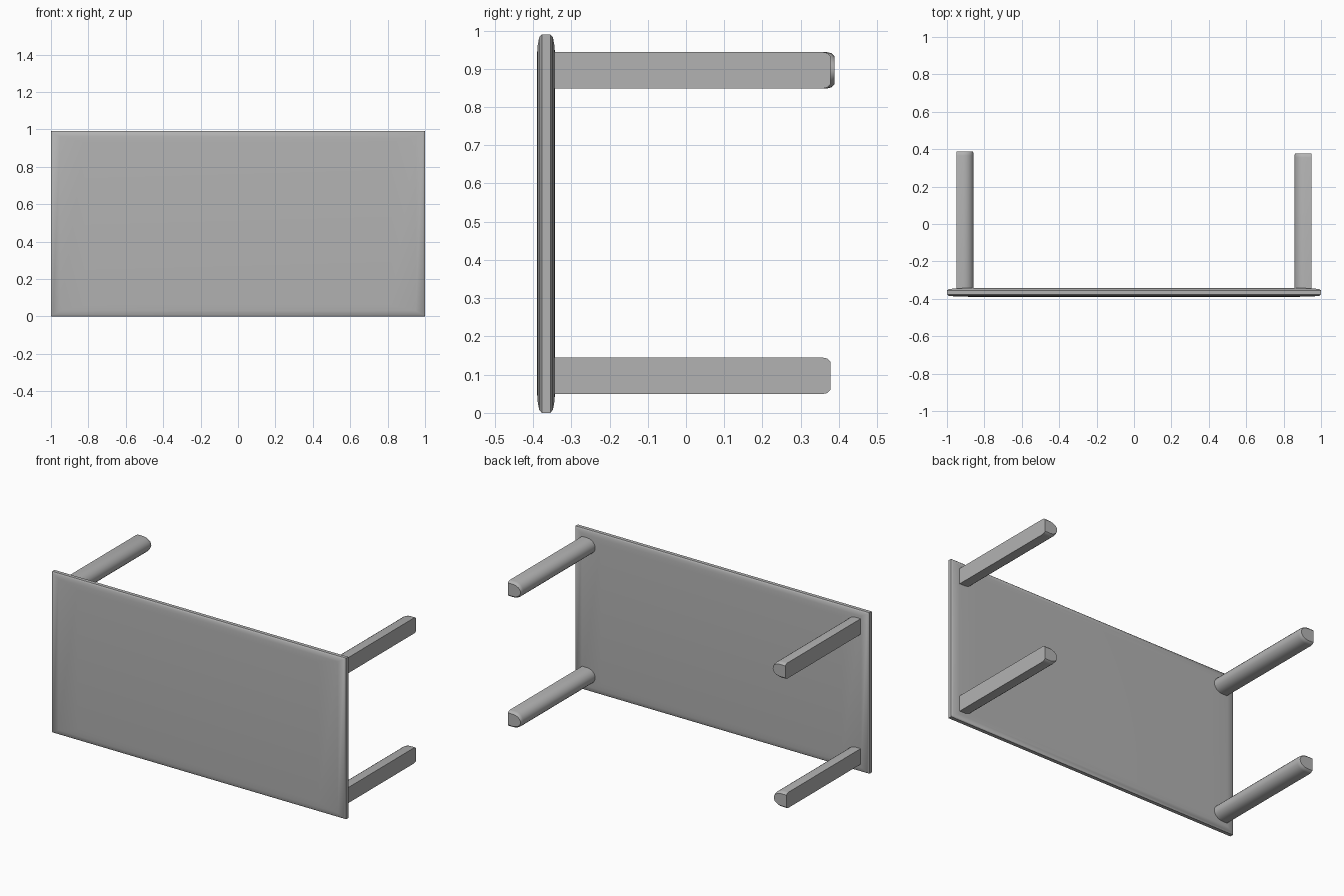
import bpy, bmesh
from math import sin, cos, pi

if "Cube" in bpy.data.objects:
    bpy.data.objects.remove(bpy.data.objects["Cube"], do_unlink=True)

GREY = (0.45, 0.45, 0.45, 1)
mat = bpy.data.materials.new("plain grey")
mat.use_nodes = True
mat.diffuse_color = GREY
mat.node_tree.nodes["Principled BSDF"].inputs["Base Color"].default_value = GREY


def loft(name, rings, angle):
    """Skin a list of equal-length point rings and cap both ends."""
    bm = bmesh.new()
    rows = [[bm.verts.new(p) for p in ring] for ring in rings]
    n = len(rows[0])
    for a, b in zip(rows, rows[1:]):
        for i in range(n):
            j = (i + 1) % n
            bm.faces.new((a[i], a[j], b[j], b[i]))
    bm.faces.new(rows[0])
    bm.faces.new(rows[-1])
    bmesh.ops.recalc_face_normals(bm, faces=bm.faces)
    mesh = bpy.data.meshes.new(name)
    bm.to_mesh(mesh)
    bm.free()
    mesh.materials.append(mat)
    obj = bpy.data.objects.new(name, mesh)
    bpy.context.collection.objects.link(obj)
    bpy.ops.object.select_all(action='DESELECT')
    obj.select_set(True)
    bpy.context.view_layer.objects.active = obj
    bpy.ops.object.shade_smooth_by_angle(angle=angle)


# Table top standing on edge, thinning softly toward its rim
MID_Y, MID_Z = -0.366, 0.495
RIM = [(0.18, 0.06, 0.024), (0.05, 0.03, 0.022), (0.01, 0.008, 0.018), (0, 0, 0.011)]


def slab_ring(inset_x, inset_z, y):
    x, z = 1 - inset_x, MID_Z - inset_z
    return [(sx * x, MID_Y + y, MID_Z + sz * z)
            for sx, sz in ((-1, -1), (1, -1), (1, 1), (-1, 1))]


front = [slab_ring(ix, iz, -y) for ix, iz, y in RIM]
back = [slab_ring(ix, iz, y) for ix, iz, y in reversed(RIM)]
loft("table_top", front + back, 0.6)


# Legs: flat outer side, rounded inner side, softened tip
def leg(name, side, z_mid, tip):
    outer, depth, half = 0.948, 0.09, 0.048
    flat, steps = 0.035, 12

    def ring(y, trim):
        h = half - trim
        pts = [(0, -h)]
        for i in range(steps + 1):
            t = -pi / 2 + pi * i / steps
            pts.append((flat + (depth - flat - trim / 3) * cos(t), h * sin(t)))
        pts.append((0, h))
        return [(side * (outer - d), y, z_mid + z) for d, z in pts]

    loft(name, [ring(-0.35, 0), ring(tip - 0.022, 0), ring(tip - 0.008, 0.003),
                ring(tip, 0.011)], 0.6)


for side, side_name in ((1, "left"), (-1, "right")):
    for z_mid, level in ((0.097, "lower"), (0.896, "upper")):
        tip = 0.388 if (side_name, level) == ("right", "upper") else 0.378
        leg(f"{side_name}_{level}_leg", side, z_mid, tip)
